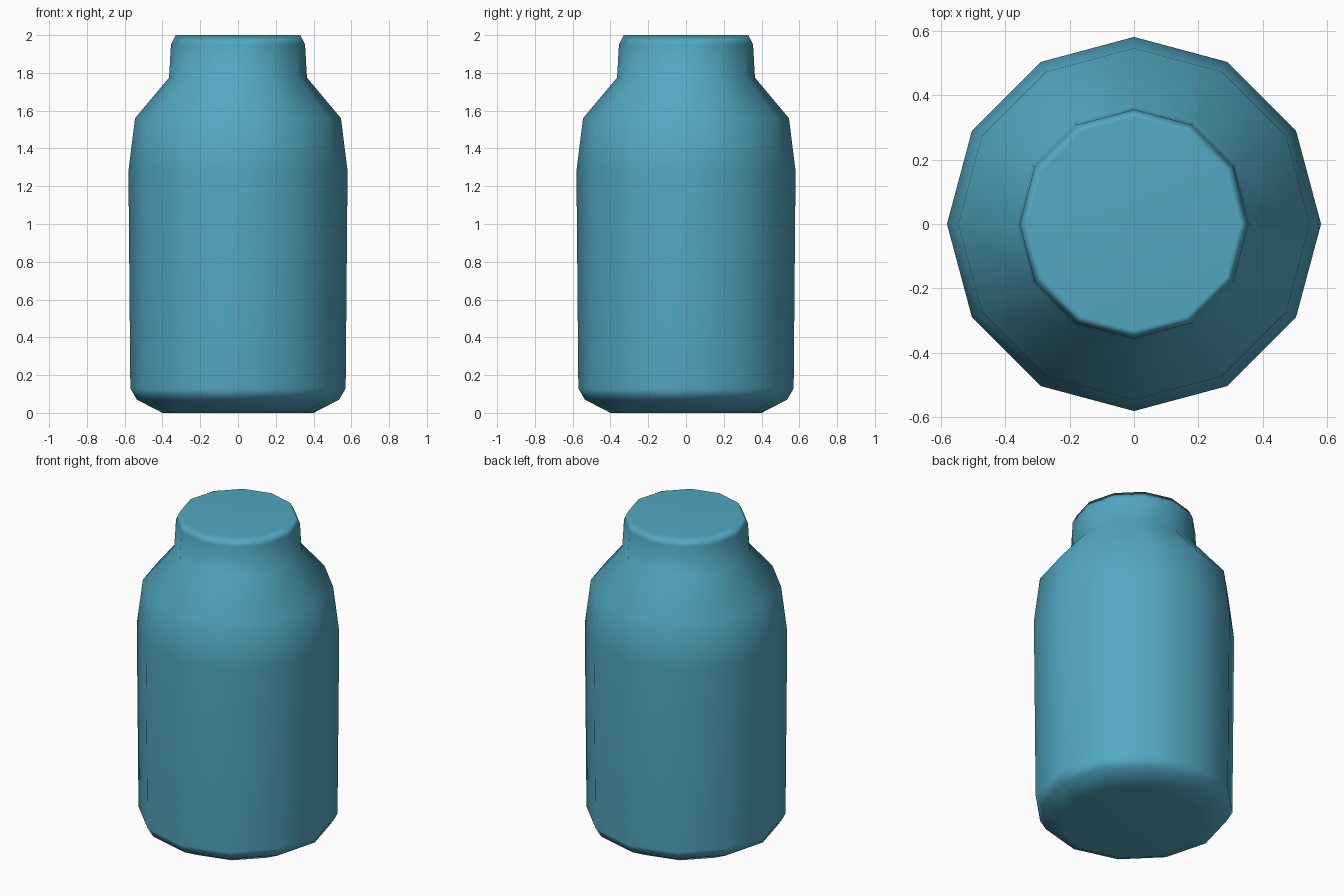
import bpy
import bmesh
from math import cos, sin, tau

cube = bpy.data.objects.get("Cube")
if cube:
    bpy.data.objects.remove(cube, do_unlink=True)

SIDES = 12
# Radius and height, from the base up to the lid rim
PROFILE = [
    (0.40, 0.0), (0.535, 0.07), (0.57, 0.13), (0.58, 1.28),
    (0.545, 1.56), (0.365, 1.775), (0.355, 1.95), (0.33, 2.0),
]

# Blue plastic
blue = bpy.data.materials.new("blue_plastic")
blue.use_nodes = True
colour = (0.085, 0.39, 0.54, 1)
blue.diffuse_color = colour
blue.node_tree.nodes["Principled BSDF"].inputs["Base Color"].default_value = colour

# Bottle turned from the profile, closed at both ends
bm = bmesh.new()
rings = [[bm.verts.new((r * cos(tau * i / SIDES), r * sin(tau * i / SIDES), z))
          for i in range(SIDES)] for r, z in PROFILE]
for low, high in zip(rings, rings[1:]):
    for i in range(SIDES):
        j = (i + 1) % SIDES
        bm.faces.new((low[i], low[j], high[j], high[i]))
bm.faces.new(rings[0][::-1])
bm.faces.new(rings[-1])
for face in bm.faces:
    face.smooth = True

mesh = bpy.data.meshes.new("bottle")
bm.to_mesh(mesh)
bm.free()
mesh.materials.append(blue)
bottle = bpy.data.objects.new("bottle", mesh)
bpy.context.collection.objects.link(bottle)

# Large faces keep flat shading while the bevels blend
normals = bottle.modifiers.new("weighted_normals", "WEIGHTED_NORMAL")
normals.weight = 50
